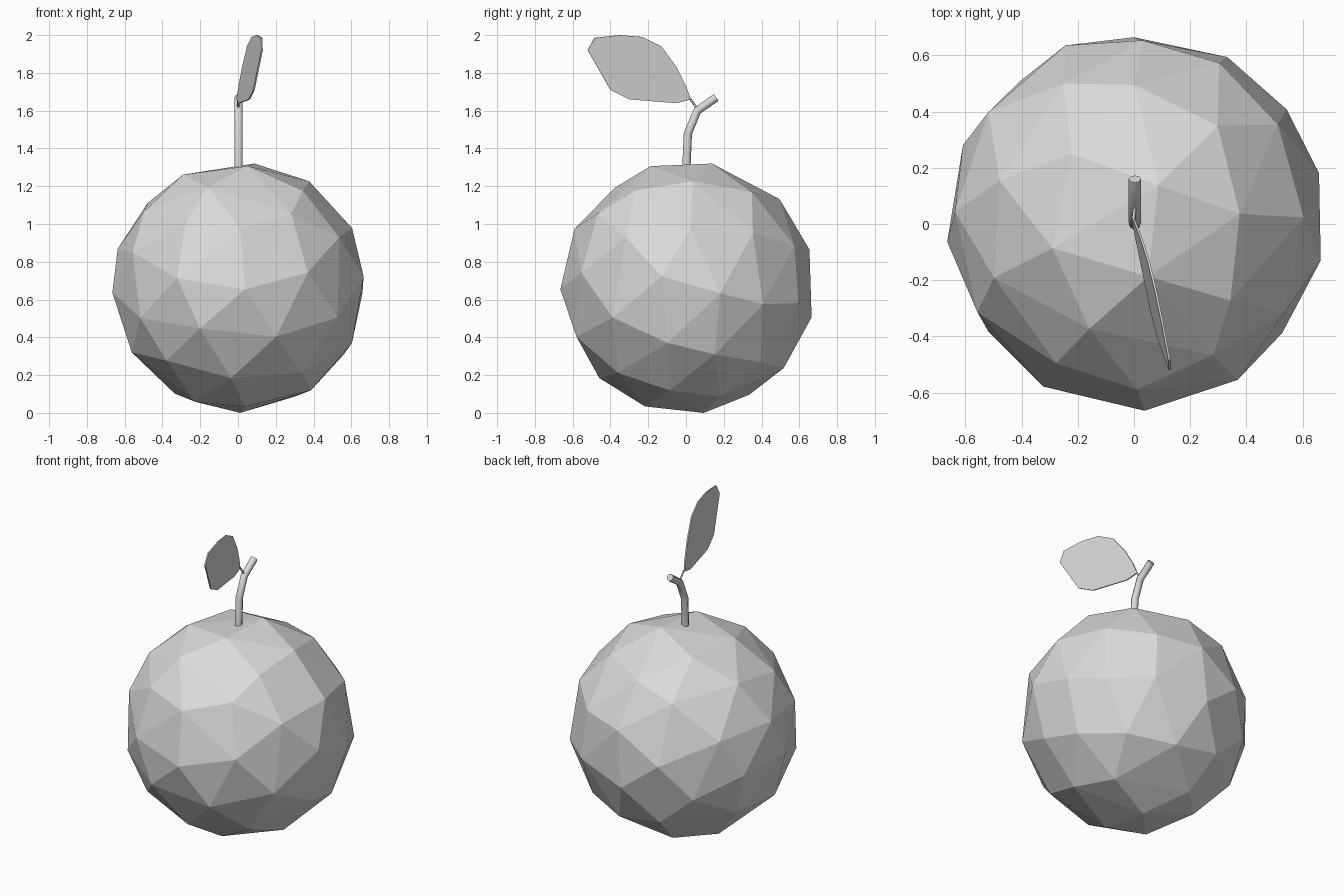
import bpy
import bmesh
import math
import random
from mathutils import Vector, Euler

cube = bpy.data.objects.get("Cube")
if cube:
    bpy.data.objects.remove(cube, do_unlink=True)

random.seed(4)

# One plain grey for every part
grey = bpy.data.materials.new("light grey")
grey.use_nodes = True
colour = (0.7, 0.7, 0.7, 1)
grey.diffuse_color = colour
grey.node_tree.nodes["Principled BSDF"].inputs["Base Color"].default_value = colour


def add_object(name, data):
    obj = bpy.data.objects.new(name, data)
    bpy.context.scene.collection.objects.link(obj)
    data.materials.append(grey)
    return obj


def mesh_from(name, bm):
    bmesh.ops.recalc_face_normals(bm, faces=bm.faces)
    mesh = bpy.data.meshes.new(name)
    bm.to_mesh(mesh)
    bm.free()
    return add_object(name, mesh)


def tube(name, points, radius, resolution):
    curve = bpy.data.curves.new(name, "CURVE")
    curve.dimensions = "3D"
    curve.bevel_depth = radius
    curve.bevel_resolution = resolution
    curve.use_fill_caps = True
    spline = curve.splines.new("POLY")
    spline.points.add(len(points) - 1)
    for target, co in zip(spline.points, points):
        target.co = (*co, 1)
    return add_object(name, curve)


# Fruit: irregular faceted ball, the hull of points spread evenly over a sphere
def fruit(count, radius, height):
    bm = bmesh.new()
    turn = Euler((0.5, 0.3, 0.2)).to_matrix()
    golden = math.pi * (3 - math.sqrt(5))
    for i in range(count):
        z = 1 - (2 * i + 1) / count
        ring = math.sqrt(1 - z * z)
        point = Vector((ring * math.cos(i * golden), ring * math.sin(i * golden), z))
        point += Vector([random.uniform(-0.05, 0.05) for _ in range(3)])
        bm.verts.new(turn @ point.normalized())
    bmesh.ops.convex_hull(bm, input=bm.verts[:])
    # Fit the ball to its exact width, depth and height
    for axis, low, high in ((0, -radius, radius), (1, -radius, radius), (2, 0, height)):
        values = [v.co[axis] for v in bm.verts]
        start, span = min(values), max(values) - min(values)
        for v in bm.verts:
            v.co[axis] = low + (v.co[axis] - start) / span * (high - low)
    return mesh_from("fruit", bm)


fruit(56, 0.665, 1.32)

# Stem: bent stalk leaning to the back
tube("stem", [(0.003, 0, 1.25), (0.003, 0.01, 1.48),
              (0.003, 0.06, 1.6), (0.003, 0.16, 1.67)], 0.022, 2)

# Leaf: thin side-on blade that leans outward as it rises
outline = [(0.025, 1.66), (-0.05, 1.64), (-0.3, 1.66), (-0.4, 1.71),
           (-0.52, 1.92), (-0.485, 1.985), (-0.35, 2), (-0.23, 1.99),
           (-0.13, 1.94), (-0.05, 1.83), (0, 1.73)]
bm = bmesh.new()
bm.faces.new([bm.verts.new((-0.2 * y + 0.09 * (z - 1.66), y, z)) for y, z in outline])
leaf = mesh_from("leaf", bm)
solid = leaf.modifiers.new("thickness", "SOLIDIFY")
solid.thickness = 0.008
solid.offset = 0

# Leaf stalk joining the blade to the stem
tube("leaf_stalk", [(-0.002, 0.01, 1.68), (0.003, 0.06, 1.61)], 0.006, 0)
